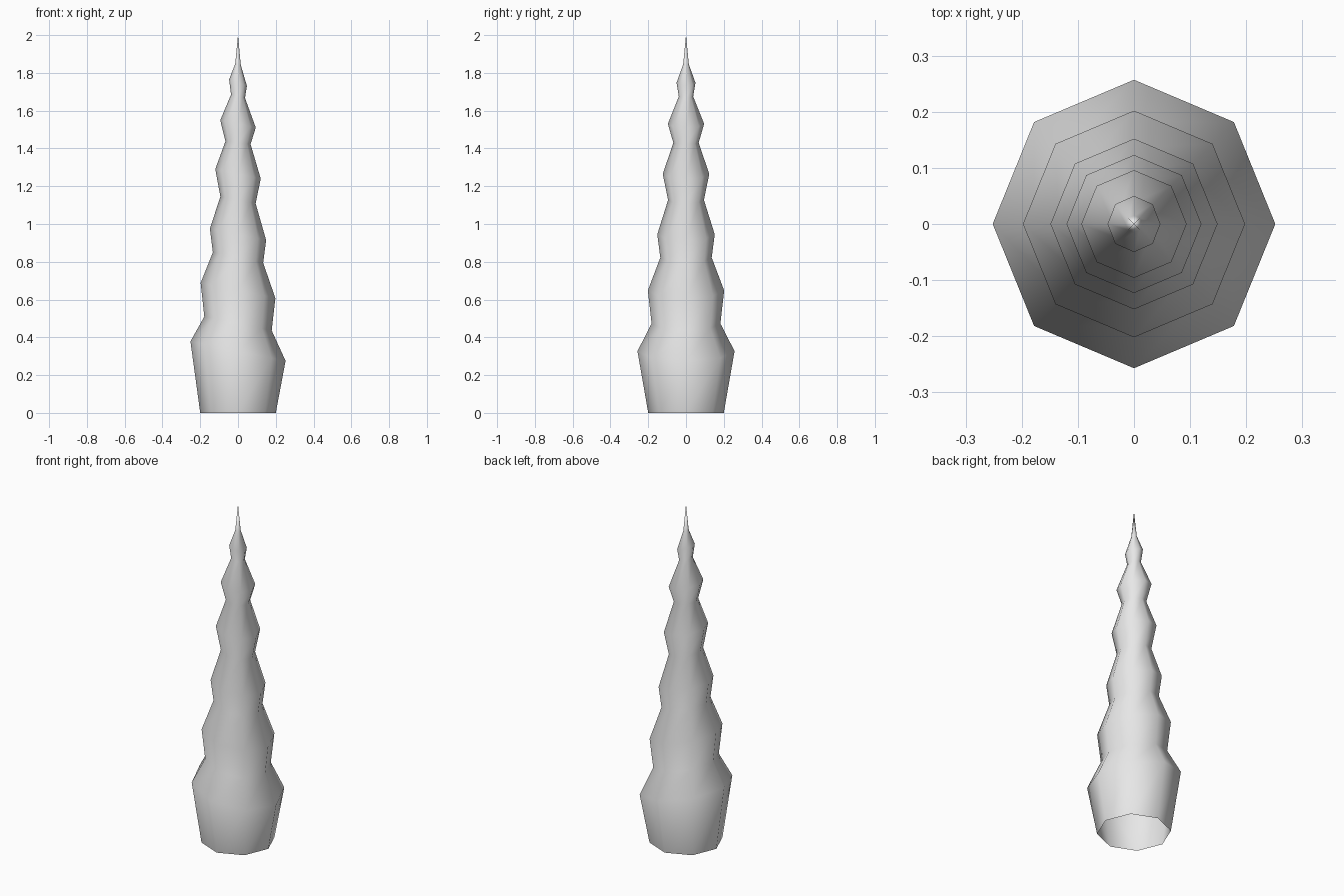
import bpy, bmesh
from math import sin, cos, pi, atan

cube = bpy.data.objects.get("Cube")
if cube:
    bpy.data.objects.remove(cube, do_unlink=True)

SIDES = 8

# Material
grey = bpy.data.materials.new("pale_grey")
grey.use_nodes = True
colour = (0.8, 0.8, 0.8, 1)
grey.diffuse_color = colour
grey.node_tree.nodes["Principled BSDF"].inputs["Base Color"].default_value = colour

# Rings from base to tip: radius, centre height, height gained on the right side
rings = [
    (0.20, 0.0, 0.0),
    (0.257, 0.327, 0.105),
    (0.182, 0.473, 0.075),
    (0.202, 0.648, 0.083),
    (0.136, 0.822, 0.057),
    (0.152, 0.945, 0.062),
    (0.095, 1.127, 0.037),
    (0.123, 1.265, 0.052),
    (0.067, 1.430, 0.015),
    (0.096, 1.530, 0.040),
    (0.038, 1.676, 0.018),
    (0.050, 1.748, 0.036),
    (0.015, 1.845, 0.006),
]
TIP = 2.0

# Spiralled horn: leaning eight-sided rings, open underneath, closed to a point
bm = bmesh.new()
loops = []
for radius, height, rise in rings:
    lean = atan(rise / (2 * radius))
    loop = []
    for i in range(SIDES):
        a = 2 * pi * i / SIDES
        x = radius * cos(a)
        loop.append(bm.verts.new((x * cos(lean), radius * sin(a), height - x * sin(lean))))
    loops.append(loop)

tip = bm.verts.new((0, 0, TIP))
for i in range(SIDES):
    j = (i + 1) % SIDES
    for low, high in zip(loops, loops[1:]):
        bm.faces.new((low[i], low[j], high[j], high[i]))
    bm.faces.new((loops[-1][i], loops[-1][j], tip))

for face in bm.faces:
    face.smooth = True

mesh = bpy.data.meshes.new("horn")
bm.to_mesh(mesh)
bm.free()
mesh.materials.append(grey)
horn = bpy.data.objects.new("horn", mesh)
bpy.context.collection.objects.link(horn)
